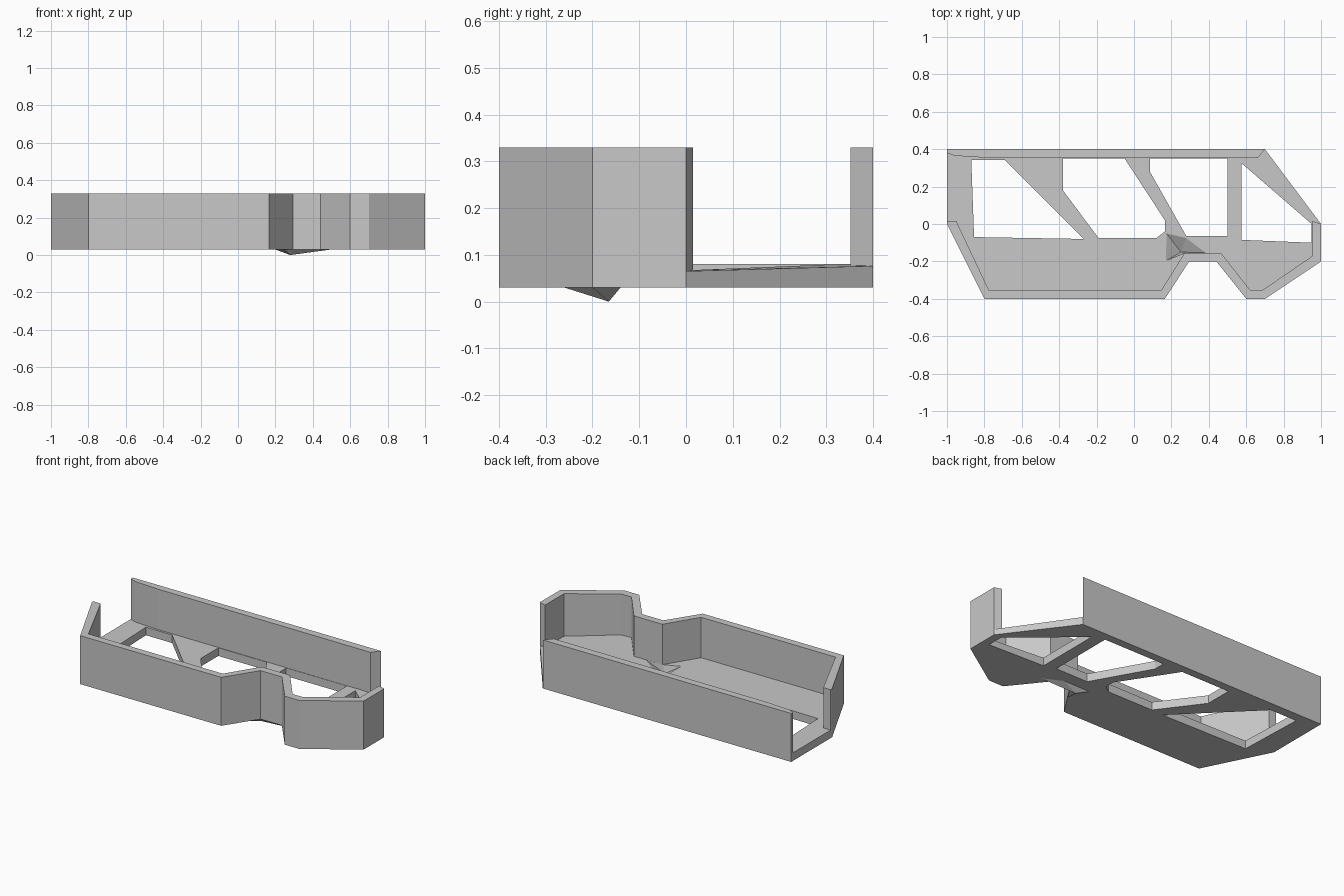
import bpy
import bmesh

cube = bpy.data.objects.get("Cube")
if cube:
    bpy.data.objects.remove(cube, do_unlink=True)

grey = bpy.data.materials.new("plain grey")
grey.use_nodes = True
grey.diffuse_color = (0.58, 0.58, 0.58, 1)
shader = next(n for n in grey.node_tree.nodes if n.type == 'BSDF_PRINCIPLED')
shader.inputs["Base Color"].default_value = grey.diffuse_color

BASE, TOP = 0.03, 0.33


def floor_top(x):
    """Floor surface, dropping gently toward the left end."""
    return 0.08 - 0.015 * max(0, x - 0.6) / 0.4


def finish(name, bm):
    bmesh.ops.recalc_face_normals(bm, faces=bm.faces[:])
    mesh = bpy.data.meshes.new(name)
    bm.to_mesh(mesh)
    bm.free()
    mesh.materials.append(grey)
    obj = bpy.data.objects.new(name, mesh)
    bpy.context.collection.objects.link(obj)
    return obj


def plate(name, loops, bottom, top):
    """Fill an outline with optional holes and raise it into a solid."""
    bm = bmesh.new()
    edges = []
    for loop in loops:
        vs = [bm.verts.new((x, y, bottom(x))) for x, y in loop]
        edges += [bm.edges.new((v, vs[i - 1])) for i, v in enumerate(vs)]
    bmesh.ops.triangle_fill(bm, edges=edges, use_beauty=True, normal=(0, 0, 1))
    result = bmesh.ops.extrude_face_region(bm, geom=bm.faces[:], use_keep_orig=True)
    for item in result["geom"]:
        if isinstance(item, bmesh.types.BMVert):
            item.co.z = top(item.co.x)
    return finish(name, bm)


def pyramid(name, rim, z, tip):
    """Cone of flat faces from a rim to a tip."""
    bm = bmesh.new()
    vs = [bm.verts.new((x, y, z)) for x, y in rim]
    apex = bm.verts.new(tip)
    bm.faces.new(vs)
    for i, v in enumerate(vs):
        bm.faces.new((vs[i - 1], v, apex))
    return finish(name, bm)


# Outer and inner lines of the angled front wall
front_outer = [(-1, 0.015), (-1, 0), (-0.8, -0.4), (0.165, -0.4), (0.295, -0.2),
               (0.44, -0.2), (0.6, -0.4), (0.7, -0.4), (1, -0.2), (1, 0)]
front_inner = [(0.955, 0.015), (0.955, -0.17), (0.69, -0.352), (0.62, -0.352),
               (0.465, -0.155), (0.27, -0.155), (0.145, -0.355), (-0.775, -0.355),
               (-0.95, 0.015)]

# Floor with four openings between the struts
openings = [
    [(-0.87, 0.342), (-0.69, 0.342), (-0.27, -0.08), (-0.855, -0.07)],
    [(-0.38, 0.35), (-0.05, 0.35), (0.165, 0.02), (0.165, -0.04), (0.12, -0.075),
     (-0.19, -0.075), (-0.38, 0.18)],
    [(0.085, 0.35), (0.5, 0.35), (0.5, -0.065), (0.28, -0.065), (0.085, 0.28)],
    [(0.575, 0.325), (0.95, 0.0), (0.95, -0.1), (0.575, -0.085)],
]
outline = front_outer + [(0.7, 0.4), (0.6, 0.4), (-1, 0.4)]
floor = plate("floor", [outline] + openings, lambda x: BASE, floor_top)

# Sunken facets in the floor behind the notch
cutter = pyramid("dent_cutter", [(0.17, -0.045), (0.28, -0.07), (0.39, -0.154),
                                 (0.27, -0.156), (0.165, -0.2)], 0.083,
                 (0.25, -0.15, 0.032))
cutter.hide_render = True
cutter.hide_viewport = True
dent = floor.modifiers.new("dent", 'BOOLEAN')
dent.operation = 'DIFFERENCE'
dent.solver = 'EXACT'
dent.object = cutter

# Walls standing on the floor
plate("front_wall", [front_outer + front_inner], floor_top, lambda x: TOP)
plate("back_wall", [[(-1, 0.4), (0.6, 0.4), (0.7, 0.4), (0.66, 0.352), (0.6, 0.352),
                     (-0.8, 0.355), (-0.96, 0.365), (-1, 0.38)]], floor_top, lambda x: TOP)

# Small faceted foot below the notch
pyramid("foot", [(0.25, -0.26), (0.295, -0.2), (0.5, -0.2), (0.38, -0.14), (0.2, -0.14)],
        BASE, (0.28, -0.165, 0))
